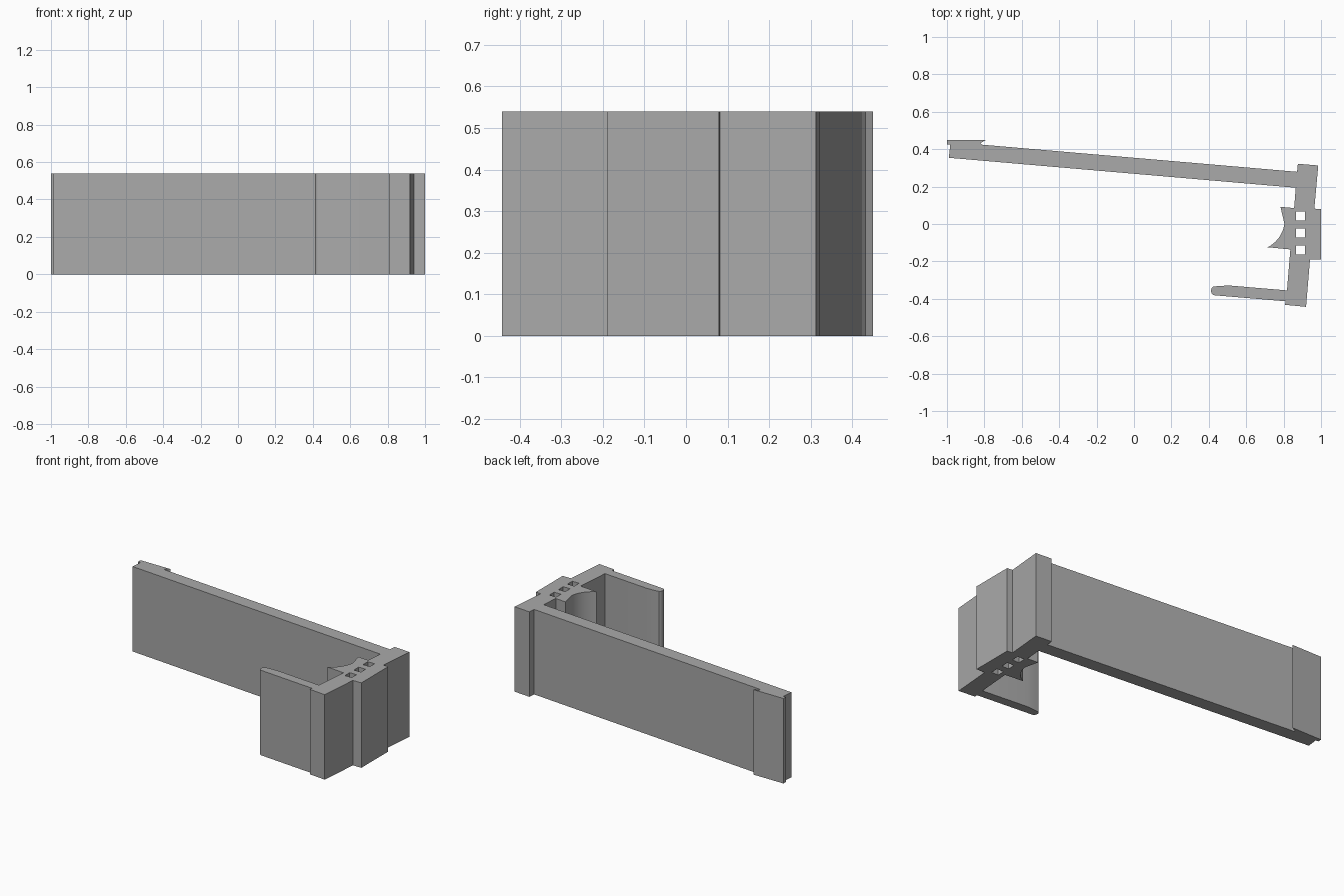
import bpy, bmesh, math

if "Cube" in bpy.data.objects:
    bpy.data.objects.remove(bpy.data.objects["Cube"])

HEIGHT = 0.54

grey = bpy.data.materials.new("plain grey")
grey.diffuse_color = (0.4, 0.4, 0.4, 1)
grey.use_nodes = True
grey.node_tree.nodes["Principled BSDF"].inputs["Base Color"].default_value = grey.diffuse_color


def arc(cx, cy, rx, ry, start, end, steps):
    """Points along an elliptical arc, angles in degrees."""
    angles = [math.radians(start + (end - start) * i / steps) for i in range(steps + 1)]
    return [(cx + rx * math.cos(a), cy + ry * math.sin(a)) for a in angles]


# Long arm with a small hooked tab at its far end
long_arm_back = [(-1, 0.425), (-1, 0.45), (-0.79, 0.45), (-0.822, 0.432), (-0.812, 0.424), (0.872, 0.279)]
long_arm_front = [(0.865, 0.194), (-0.99, 0.354), (-0.982, 0.425)]
# Spine: upper lug, thick middle block, lower corner
spine_outside = [(0.876, 0.322), (0.985, 0.313), (0.964, 0.082), (1, 0.079),
                 (1, -0.19), (0.941, -0.19), (0.92, -0.443), (0.808, -0.432), (0.81, -0.413)]
# Short arm with a rounded tip
short_arm = [(0.43, -0.381)] + arc(0.43, -0.357, 0.018, 0.024, 250, 110, 6) \
    + [(0.46, -0.331), (0.51, -0.329), (0.818, -0.355)]
# Inner claw with a concave face
claw = [(0.836, -0.136)] + arc(0.63, 0.02, 0.175, 0.165, -61, -6, 10) + [(0.783, 0.092), (0.856, 0.085)]

outline = long_arm_back + spine_outside + short_arm + claw + long_arm_front

# Three square holes through the spine
half = 0.024
holes = [[(0.889 + sx * half, y + sy * half) for sx, sy in ((-1, -1), (1, -1), (1, 1), (-1, 1))]
         for y in (0.044, -0.047, -0.138)]

# Fill the profile and extrude it upward
curve = bpy.data.curves.new("bracket_profile", "CURVE")
curve.dimensions = "2D"
curve.fill_mode = "BOTH"
curve.extrude = HEIGHT / 2
for loop in [outline] + holes:
    spline = curve.splines.new("POLY")
    spline.points.add(len(loop) - 1)
    for point, (x, y) in zip(spline.points, loop):
        point.co = (x, y, HEIGHT / 2, 1)
    spline.use_cyclic_u = True
curve.materials.append(grey)
bracket = bpy.data.objects.new("clip_bracket", curve)
bpy.context.collection.objects.link(bracket)
bpy.context.view_layer.objects.active = bracket
bracket.select_set(True)
bpy.ops.object.convert(target="MESH")

# Weld caps to walls and rest the bracket on the ground
bm = bmesh.new()
bm.from_mesh(bracket.data)
bmesh.ops.remove_doubles(bm, verts=bm.verts, dist=0.0005)
bmesh.ops.recalc_face_normals(bm, faces=bm.faces)
low = min(v.co.z for v in bm.verts)
for v in bm.verts:
    v.co.z -= low
bm.to_mesh(bracket.data)
bm.free()
bpy.ops.object.shade_smooth_by_angle(angle=math.radians(30))
